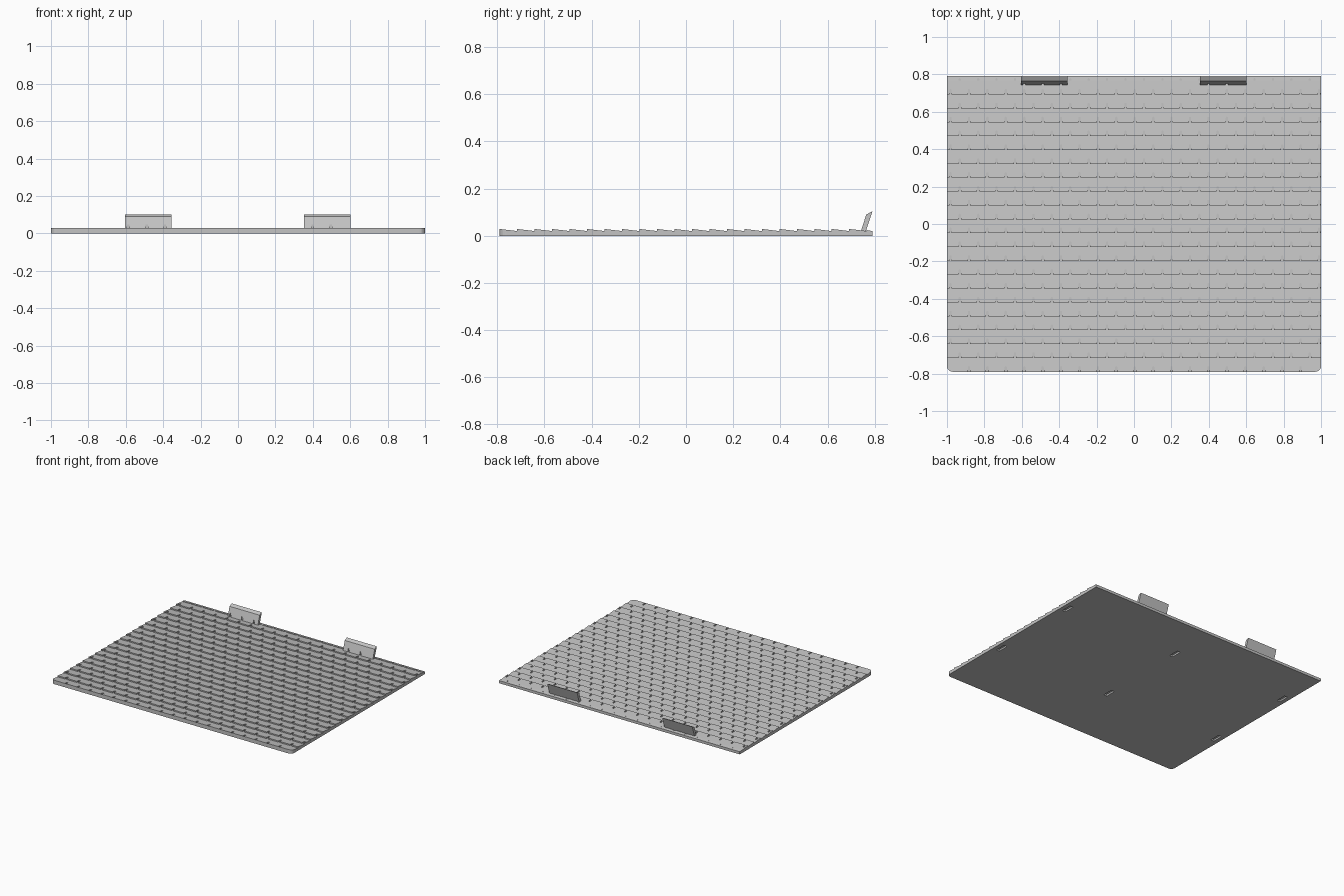
import bpy, bmesh, math

if "Cube" in bpy.data.objects:
    bpy.data.objects.remove(bpy.data.objects["Cube"])

W, D = 1.0, 0.79              # half width, half depth
STEP, PITCH = 0.0741, 0.0985  # shingle row spacing, slot spacing
Z_LOW, Z_HIGH = 0.02, 0.029   # back and front height of each shingle
R = 0.03                      # front corner radius
SLOT_W, SLOT_L = 0.006, 0.03  # slot half width, slot length
SHIFT = 0.004

grey = bpy.data.materials.new("light_grey")
grey.diffuse_color = (0.55, 0.55, 0.55, 1)
grey.use_nodes = True
grey.node_tree.nodes["Principled BSDF"].inputs["Base Color"].default_value = grey.diffuse_color


def finish(bm, name):
    bmesh.ops.remove_doubles(bm, verts=bm.verts, dist=1e-5)
    me = bpy.data.meshes.new(name)
    bm.to_mesh(me)
    bm.free()
    me.materials.append(grey)
    ob = bpy.data.objects.new(name, me)
    bpy.context.collection.objects.link(ob)
    return ob


def face(bm, pts):
    return bm.faces.new([bm.verts.new(p) for p in pts])


def arc(cx, cy, r, a0, a1, n=6):
    return [(cx + r * math.cos(math.radians(a0 + (a1 - a0) * i / n)),
             cy + r * math.sin(math.radians(a0 + (a1 - a0) * i / n))) for i in range(n + 1)]


def wall(bm, p, q, zp, zq, z0p, z0q):
    face(bm, [(*p, z0p), (*q, z0q), (*q, zq), (*p, zp)])


# Shingle rows: sloping tops with a step and open slots along the front edge
bm = bmesh.new()
rows = 22
for r in range(rows):
    y0 = -D + r * STEP
    y1 = min(y0 + STEP, D)
    first, last = r == 0, r == rows - 1
    high = 0.024 if last else Z_HIGH
    length = 0.014 if last else SLOT_L

    def z(p):
        return high + (Z_LOW - high) * (p[1] - y0) / (y1 - y0)

    if r % 2 == 0:
        xs = [k * PITCH + SHIFT for k in range(-10, 11)]
    else:
        xs = [(k + 0.5) * PITCH + SHIFT for k in range(-10, 10)]
    if first:
        xs = [x for x in xs if abs(x) < W - R - SLOT_W]
    # front outline from left to right
    start = arc(-W + R, y0 + R, R, 180, 270) if first else [(-W, y0)]
    end = arc(W - R, y0 + R, R, 270, 360) if first else [(W, y0)]
    front = list(start)
    notch_edges = set()
    for x in xs:
        notch = [(x - SLOT_W, y0)] + arc(x, y0 + length - SLOT_W, SLOT_W, 180, 0, 4) + [(x + SLOT_W, y0)]
        notch_edges.update(range(len(front), len(front) + len(notch) - 1))
        front += notch
        face(bm, [(*p, Z_LOW) for p in notch]).normal_flip()
        if first:
            wall(bm, notch[0], notch[-1], z(notch[0]), z(notch[-1]), 0, 0)
    front += end
    face(bm, [(*p, z(p)) for p in front + [(W, y1), (-W, y1)]])
    for i in range(len(front) - 1):
        base = 0 if first and i not in notch_edges else Z_LOW
        wall(bm, front[i], front[i + 1], z(front[i]), z(front[i + 1]), base, base)
    # side edges down to the ground
    wall(bm, end[-1], (W, y1), z(end[-1]), Z_LOW, 0, 0)
    wall(bm, (-W, y1), start[0], Z_LOW, z(start[0]), 0, 0)
wall(bm, (W, D), (-W, D), Z_LOW, Z_LOW, 0, 0)
finish(bm, "shingle_panel")

# Underside with six shallow recesses
bm = bmesh.new()
HX, HY, DEEP = 0.013, 0.04, 0.012
cx, cy = (-0.955, 0, 0.955), (-0.265, 0.435)
gx = sorted([-W, -W + R, W - R, W] + [c + s * HX for c in cx for s in (-1, 1)])
gy = sorted([-D, -D + R, D] + [c + s * HY for c in cy for s in (-1, 1)])
for i in range(len(gx) - 1):
    for j in range(len(gy) - 1):
        a, b, c, d = gx[i], gx[i + 1], gy[j], gy[j + 1]
        cell = [(a, c), (b, c), (b, d), (a, d)]
        if j == 0 and i == 0:
            cell = arc(b, d, R, 180, 270) + [(b, d)]
        elif j == 0 and i == len(gx) - 2:
            cell = arc(a, d, R, 270, 360) + [(a, d)]
        recess = (any(abs((a + b) / 2 - x) < 1e-4 for x in cx)
                  and any(abs((c + d) / 2 - y) < 1e-4 for y in cy))
        h = DEEP if recess else 0
        face(bm, [(*p, h) for p in reversed(cell)])
        if recess:
            for k in range(4):
                wall(bm, cell[(k + 1) % 4], cell[k], DEEP, DEEP, 0, 0)
finish(bm, "underside")


def prism(name, x0, x1, profile):
    """Extrude a (y, z) profile along x."""
    bm = bmesh.new()
    f = face(bm, [(x0, y, zz) for y, zz in profile])
    ext = bmesh.ops.extrude_face_region(bm, geom=[f])
    bmesh.ops.translate(bm, vec=(x1 - x0, 0, 0),
                        verts=[v for v in ext["geom"] if isinstance(v, bmesh.types.BMVert)])
    bmesh.ops.recalc_face_normals(bm, faces=bm.faces)
    return finish(bm, name)


# Leaning hook tabs on the back edge, with small slots in their front faces
TAB = [(0.742, 0.02), (0.763, 0.02), (0.79, 0.102), (0.787, 0.102), (0.764, 0.09)]
for side, x0, x1, ks in (("left", -0.605, -0.355, (-6, -5, -4)), ("right", 0.353, 0.601, (4, 5))):
    tab = prism(side + "_tab", x0, x1, TAB)
    for k in ks:
        x = k * PITCH + SHIFT
        cutter = prism(side + "_tab_cutter", x - SLOT_W, x + SLOT_W,
                       [(0.72, 0.01), (0.755, 0.01), (0.755, 0.048), (0.72, 0.048)])
        cutter.hide_render = True
        cutter.hide_set(True)
        mod = tab.modifiers.new("slot", 'BOOLEAN')
        mod.operation = 'DIFFERENCE'
        mod.object = cutter
